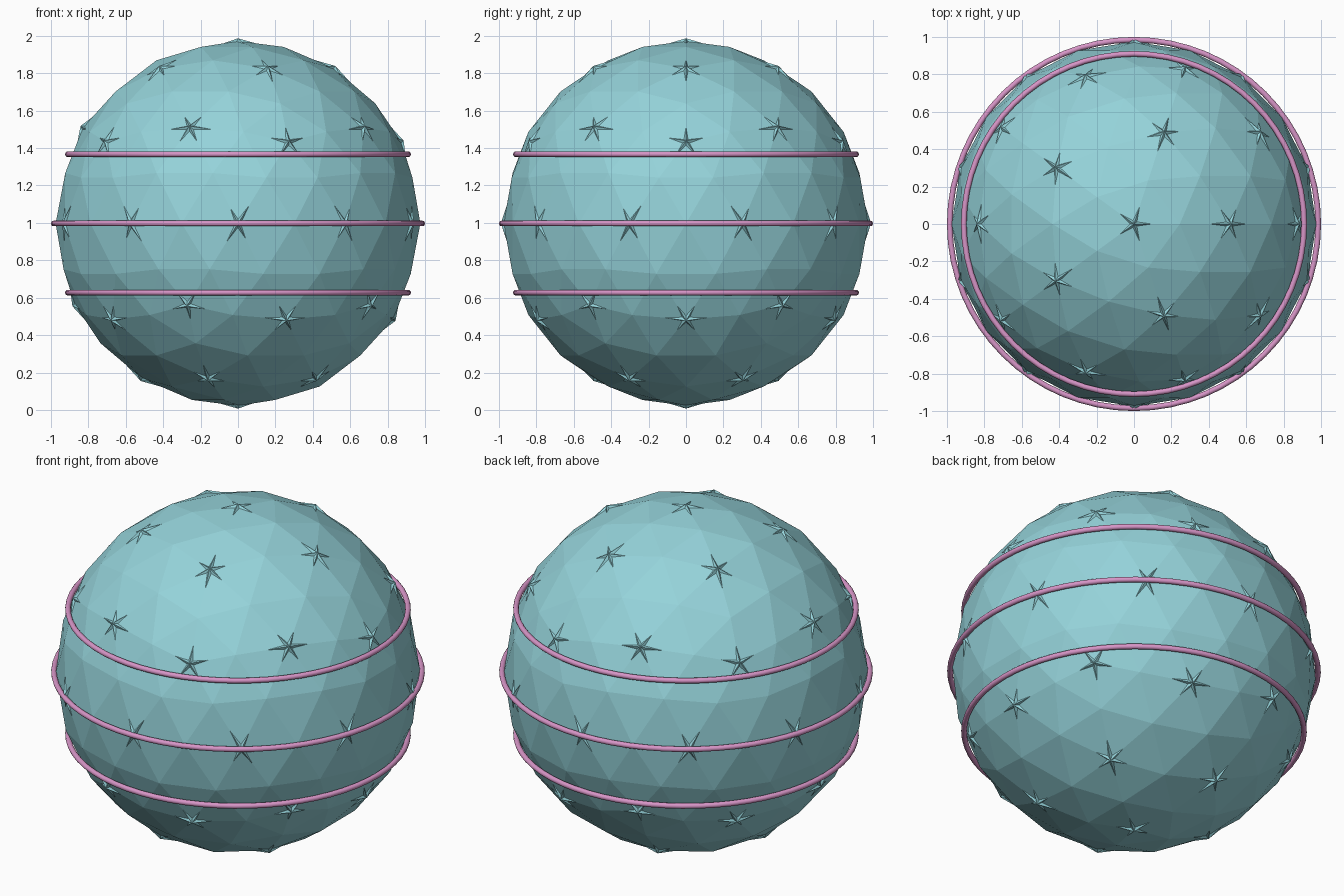
import bpy

cube = bpy.data.objects.get("Cube")
if cube:
    bpy.data.objects.remove(cube, do_unlink=True)

CENTRE = 0.997
RADIUS = 0.975


def make_material(name, colour):
    mat = bpy.data.materials.new(name)
    mat.use_nodes = True
    mat.diffuse_color = colour
    mat.node_tree.nodes["Principled BSDF"].inputs["Base Color"].default_value = colour
    return mat


teal = make_material("pale teal", (0.30, 0.65, 0.70, 1))
pink = make_material("orchid pink", (0.68, 0.30, 0.57, 1))


def finish(name, mat):
    obj = bpy.context.object
    obj.name = name
    obj.data.materials.append(mat)
    return obj


def ico(name, subdivisions):
    bpy.ops.mesh.primitive_ico_sphere_add(
        subdivisions=subdivisions, radius=RADIUS, location=(0, 0, CENTRE))
    return finish(name, teal)


# Faceted ball
ico("ball", 3)

# Coarser lattice whose joints break through the ball as small stars
lattice = ico("star_lattice", 2)
wire = lattice.modifiers.new("struts", "WIREFRAME")
wire.thickness = 0.03
wire.offset = 0
wire.use_even_offset = True
wire.use_relative_offset = False
wire.use_replace = True

# Three horizontal hoops
for name, height, radius in (("lower_ring", -0.37, 0.91),
                             ("middle_ring", 0, 0.985),
                             ("upper_ring", 0.37, 0.91)):
    bpy.ops.mesh.primitive_torus_add(
        major_radius=radius, minor_radius=0.015,
        major_segments=64, minor_segments=12,
        location=(0, 0, CENTRE + height))
    finish(name, pink)
    bpy.ops.object.shade_smooth()
